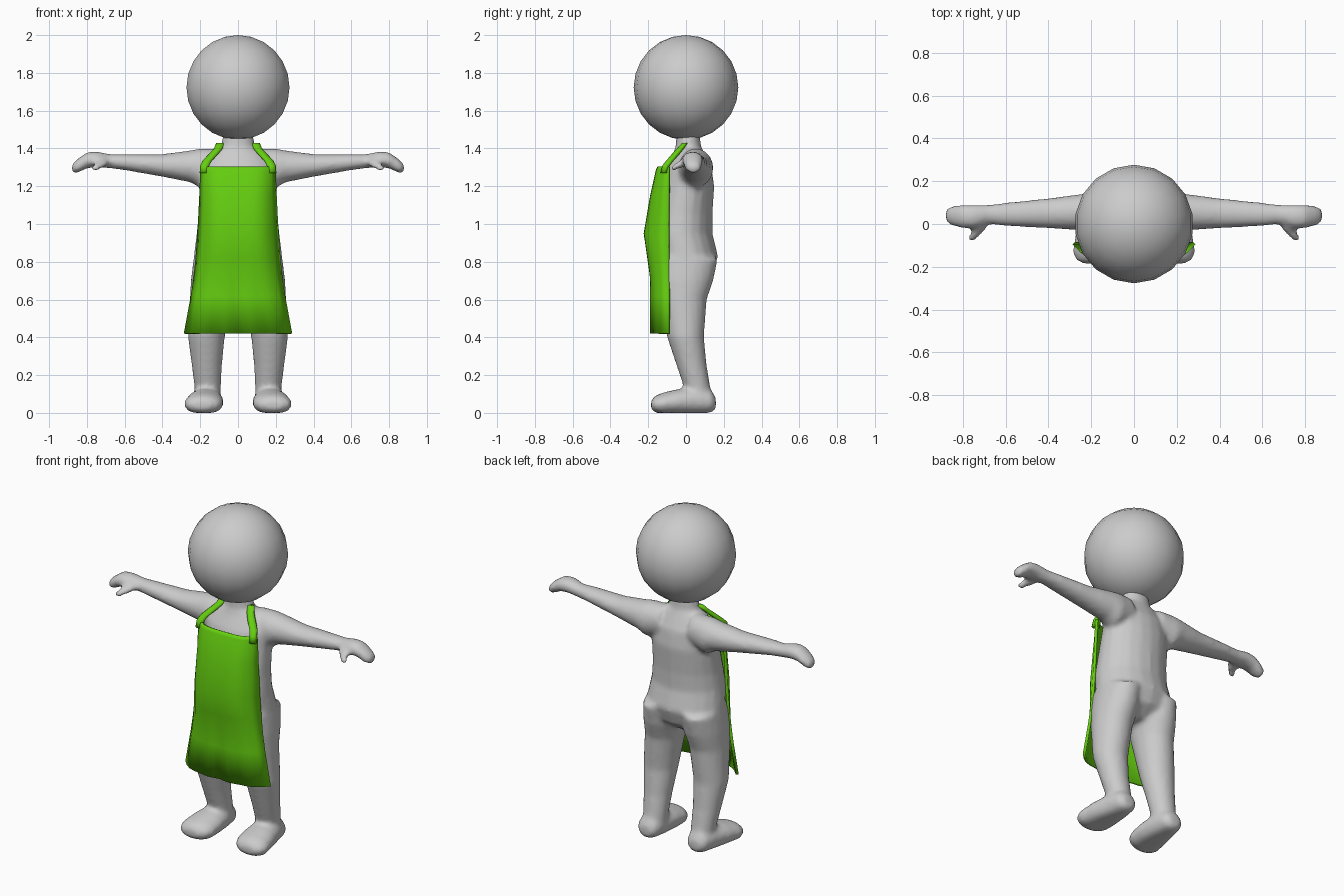
import bpy, bmesh, math
from mathutils import Vector

cube = bpy.data.objects.get("Cube")
if cube:
    bpy.data.objects.remove(cube)


def material(name, rgb):
    m = bpy.data.materials.new(name)
    m.use_nodes = True
    m.diffuse_color = (*rgb, 1)
    m.node_tree.nodes["Principled BSDF"].inputs["Base Color"].default_value = (*rgb, 1)
    return m


GREY = material("light grey", (0.6, 0.6, 0.6))
GREEN = material("apron green", (0.13, 0.62, 0.005))


def loft(bm, axis, rings, side=1, sides=20):
    """Closed tube of ellipses; a ring is (position, a0, a1, b0, b1) along x, y or z."""
    loops = []
    for p, a0, a1, b0, b1 in rings:
        loop = []
        for i in range(sides):
            t = math.tau * i / sides
            a = (a0 + a1) / 2 + (a1 - a0) / 2 * math.cos(t)
            b = (b0 + b1) / 2 + (b1 - b0) / 2 * math.sin(t)
            x, y, z = {"x": (p, a, b), "y": (a, p, b), "z": (a, b, p)}[axis]
            loop.append(bm.verts.new((x * side, y, max(z, 0))))
        loops.append(loop)
    for low, high in zip(loops, loops[1:]):
        for i in range(sides):
            j = (i + 1) % sides
            bm.faces.new((low[i], low[j], high[j], high[i]))
    bm.faces.new(loops[0])
    bm.faces.new(loops[-1])


def finish(bm, name, mat, recalc=True):
    if recalc:
        bmesh.ops.recalc_face_normals(bm, faces=bm.faces)
    for f in bm.faces:
        f.smooth = True
    me = bpy.data.meshes.new(name)
    bm.to_mesh(me)
    bm.free()
    me.materials.append(mat)
    ob = bpy.data.objects.new(name, me)
    bpy.context.collection.objects.link(ob)
    return ob


# Body: torso, legs, feet, arms and thumbs, fused into one skin
body = bmesh.new()
loft(body, "z", [(z, -w, w, y0, y1) for z, w, y0, y1 in (
    (.68, .12, -.06, .06), (.74, .21, -.14, .14), (.83, .235, -.175, .17),
    (.95, .22, -.195, .14), (1.05, .21, -.18, .14), (1.2, .205, -.14, .15),
    (1.3, .2, -.11, .135), (1.37, .15, -.07, .1), (1.41, .09, -.055, .08),
    (1.5, .075, -.05, .07))])
leg = [(.06, .09, .23, 0, .135), (.13, .09, .23, -.01, .13), (.25, .085, .245, -.05, .11),
       (.4, .07, .265, -.1, .095), (.6, .04, .255, -.14, .11),
       (.7, .02, .25, -.16, .145), (.82, .02, .235, -.165, .17)]
foot = [(.158, .13, .2, .02, .08), (.135, .1, .23, 0, .12), (.05, .085, .25, -.01, .14),
        (-.05, .075, .275, -.01, .125), (-.13, .08, .287, -.01, .105),
        (-.165, .1, .275, 0, .09), (-.185, .14, .24, .02, .065)]
arm = [(.1, -.03, .13, 1.22, 1.4), (.2, -.04, .145, 1.19, 1.4), (.25, -.03, .14, 1.22, 1.39),
       (.4, -.02, .12, 1.25, 1.37), (.6, -.01, .1, 1.285, 1.37), (.68, 0, .09, 1.295, 1.37),
       (.75, -.02, .09, 1.3, 1.385), (.8, -.02, .09, 1.295, 1.38),
       (.85, -.01, .085, 1.27, 1.345), (.88, .01, .07, 1.27, 1.315)]
thumb = [(.03, .68, .76, 1.31, 1.36), (-.02, .685, .76, 1.3, 1.345), (-.08, .745, .78, 1.275, 1.305)]
for s in (1, -1):
    loft(body, "z", leg, s)
    loft(body, "y", foot, s)
    loft(body, "x", arm, s)
    loft(body, "y", thumb, s)
body_ob = finish(body, "body", GREY)
remesh = body_ob.modifiers.new("fuse", "REMESH")
remesh.mode = "VOXEL"
remesh.voxel_size = 0.014
remesh.use_smooth_shade = True
soften = body_ob.modifiers.new("soften", "SMOOTH")
soften.factor = 0.5
soften.iterations = 5

# Head
head = bmesh.new()
bmesh.ops.create_uvsphere(head, u_segments=18, v_segments=12, radius=0.277)
bmesh.ops.translate(head, verts=head.verts, vec=Vector((0, 0, 1.723)))
finish(head, "head", GREY)

# Apron: a curved sheet, pleated towards the hem
apron = bmesh.new()
COLS = 16
EDGE_Y = -0.095
rows = []
for z, w, front, pleat in ((1.305, .195, -.15, 0), (1.285, .2, -.16, 0), (1.15, .205, -.19, 0),
                           (.95, .215, -.224, 0), (.82, .225, -.205, 0),
                           (.72, .235, -.19, .002), (.62, .25, -.187, .004), (.42, .287, -.185, .007)):
    row = []
    for i in range(COLS + 1):
        t = 2 * i / COLS - 1
        y = front + (EDGE_Y - front) * abs(t) ** 4
        y += pleat * math.cos(math.pi * i / 2) * (1 - abs(t))
        row.append(apron.verts.new((w * t, y, z)))
    rows.append(row)
for up, down in zip(rows, rows[1:]):
    for i in range(COLS):
        apron.faces.new((up[i], down[i], down[i + 1], up[i + 1]))
apron_ob = finish(apron, "apron", GREEN, recalc=False)
cloth = apron_ob.modifiers.new("cloth", "SOLIDIFY")
cloth.thickness = 0.016
cloth.offset = -1

# Shoulder straps
strap = [(1.27, .155, .203, -.135, -.095), (1.31, .152, .2, -.125, -.085),
         (1.335, .138, .188, -.105, -.065), (1.37, .105, .155, -.075, -.035),
         (1.4, .08, .127, -.047, -.01), (1.43, .07, .115, -.02, .01)]
for s, name in ((1, "left_strap"), (-1, "right_strap")):
    bm = bmesh.new()
    loft(bm, "z", strap, s, sides=8)
    finish(bm, name, GREEN)
